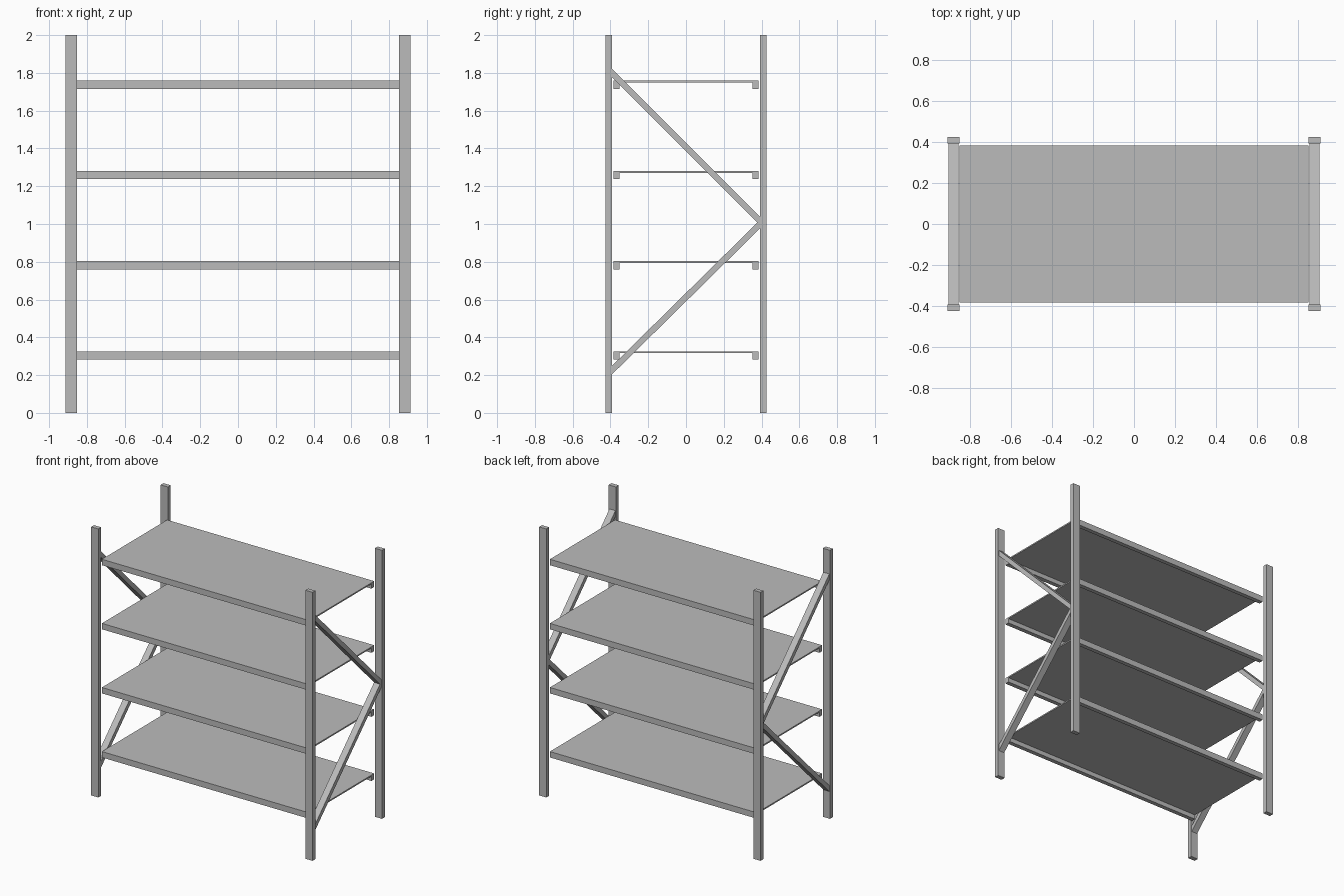
import bpy

cube = bpy.data.objects.get("Cube")
if cube:
    bpy.data.objects.remove(cube, do_unlink=True)

# Single painted-steel colour
STEEL = (0.5, 0.5, 0.5, 1.0)
steel = bpy.data.materials.new("grey_steel")
steel.use_nodes = True
steel.diffuse_color = STEEL
steel.node_tree.nodes["Principled BSDF"].inputs["Base Color"].default_value = STEEL

# Main dimensions
X_IN, X_OUT = 0.853, 0.912      # inner and outer faces of the posts
Y_IN, Y_OUT = 0.393, 0.426
SHELF_Y = 0.384
LIP = 0.032
PLATE = 0.01
SHELF_DROP = 0.044


def extrude_x(name, profile, x0, x1):
    """Prism along x from a (y, z) outline listed anticlockwise seen from +x."""
    n = len(profile)
    verts = [(x, y, z) for x in (x0, x1) for y, z in profile]
    faces = [tuple(reversed(range(n))), tuple(range(n, 2 * n))]
    faces += [(i, (i + 1) % n, (i + 1) % n + n, i + n) for i in range(n)]
    mesh = bpy.data.meshes.new(name)
    mesh.from_pydata(verts, [], faces)
    mesh.materials.append(steel)
    obj = bpy.data.objects.new(name, mesh)
    bpy.context.collection.objects.link(obj)
    return obj


def rect(y0, y1, z0, z1):
    return [(y0, z0), (y1, z0), (y1, z1), (y0, z1)]


def brace(name, z_front, z_back, x0, x1, half=0.0225):
    """Diagonal bar cut upright where it meets the posts."""
    extrude_x(name, [(-Y_IN, z_front - half), (Y_IN, z_back - half),
                     (Y_IN, z_back + half), (-Y_IN, z_front + half)], x0, x1)


# End frames: two posts and two diagonal braces on each side
for side, s in (("left", 1), ("right", -1)):
    x0, x1 = sorted((s * X_IN, s * X_OUT))
    extrude_x(f"front_{side}_post", rect(-Y_OUT, -Y_IN, 0, 2), x0, x1)
    extrude_x(f"back_{side}_post", rect(Y_IN, Y_OUT, 0, 2), x0, x1)
    b0, b1 = sorted((s * (X_IN + 0.004), s * (X_OUT - 0.006)))
    brace(f"upper_{side}_brace", 1.80, 1.015, b0, b1)
    brace(f"lower_{side}_brace", 0.225, 1.0, b0, b1)

# Shelves: thin plate with a beam under the front and back edges
for i in range(4):
    top = 0.326 + 0.4775 * i
    low, under = top - SHELF_DROP, top - PLATE
    inner = SHELF_Y - LIP
    outline = [(-SHELF_Y, low), (-inner, low), (-inner, under), (inner, under),
               (inner, low), (SHELF_Y, low), (SHELF_Y, top), (-SHELF_Y, top)]
    extrude_x(f"shelf_{i + 1}", outline, -X_IN, X_IN)
